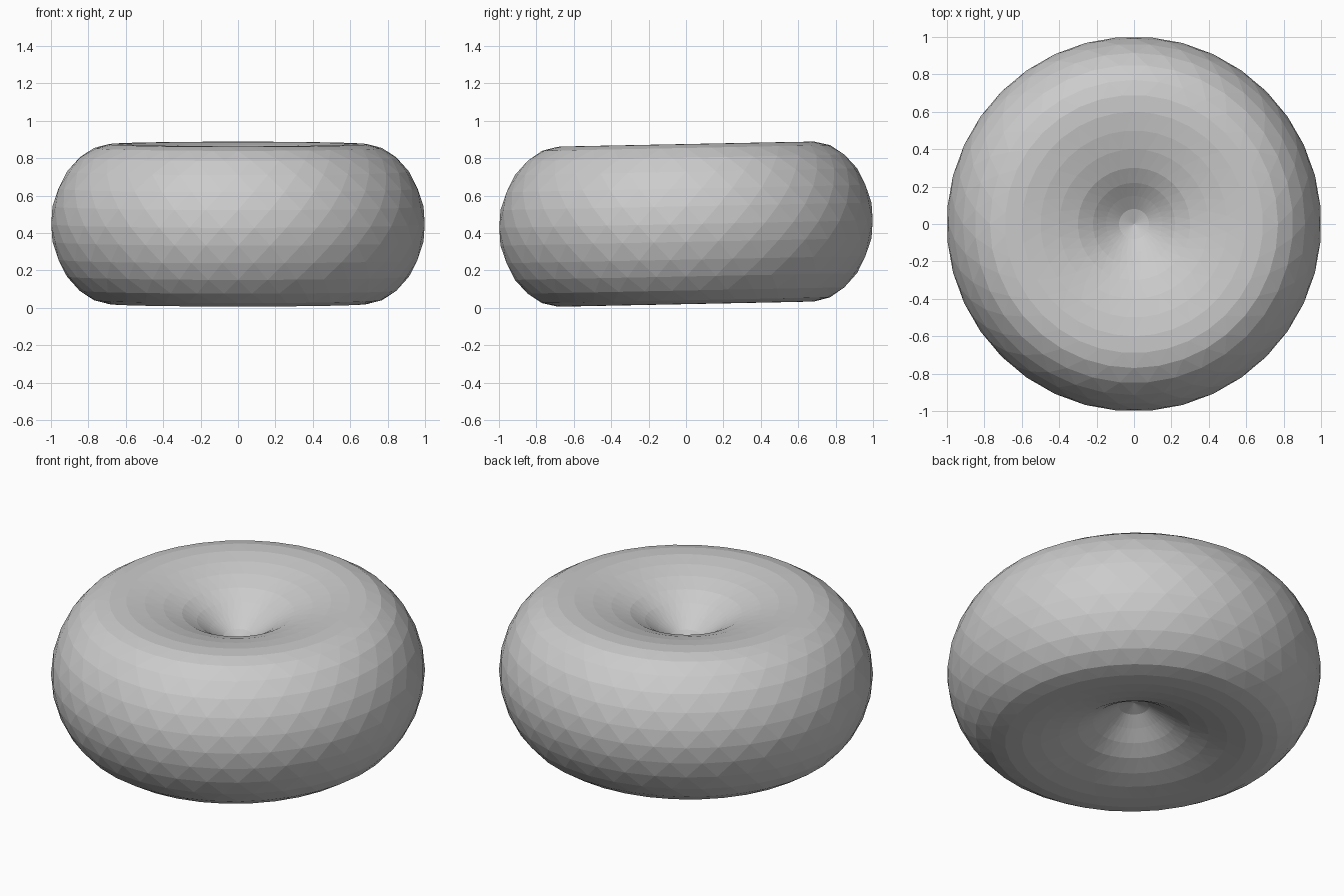
import bpy, bmesh, math

if "Cube" in bpy.data.objects:
    bpy.data.objects.remove(bpy.data.objects["Cube"])

SIDES = 36
MID = 0.448
TILT = 0.02

# Half profile: radius and height above the middle plane, dimple to rim to edge
half = [(0.08, 0.215), (0.15, 0.26), (0.22, 0.31), (0.3, 0.355), (0.4, 0.39),
        (0.5, 0.414), (0.6, 0.428), (0.69, 0.427), (0.77, 0.407), (0.85, 0.355),
        (0.915, 0.28), (0.963, 0.19), (0.992, 0.095)]
profile = half + [(1.002, 0)] + [(r, -z) for r, z in reversed(half)]
CENTRE = 0.19

# Light grey surface
grey = bpy.data.materials.new("light_grey")
grey.use_nodes = True
colour = (0.6, 0.6, 0.6, 1)
grey.diffuse_color = colour
grey.node_tree.nodes["Principled BSDF"].inputs["Base Color"].default_value = colour

bm = bmesh.new()


def add_point(x, y, z):
    return bm.verts.new((x, y, MID + z + TILT * y))


# Staggered rings give the diamond-like facets
rings = []
for row, (r, z) in enumerate(profile):
    ring = []
    for i in range(SIDES):
        a = math.tau * (i + 0.5 * (row % 2)) / SIDES
        ring.append(add_point(r * math.cos(a), r * math.sin(a), z))
    rings.append(ring)

for row in range(len(rings) - 1):
    a, b = rings[row], rings[row + 1]
    for i in range(SIDES):
        j = (i + 1) % SIDES
        if row % 2 == 0:
            bm.faces.new((a[i], b[i], a[j]))
            bm.faces.new((a[j], b[i], b[j]))
        else:
            bm.faces.new((a[i], b[i], b[j]))
            bm.faces.new((a[i], b[j], a[j]))

# Close the dimples at the centre
for ring, z in ((rings[0], CENTRE), (rings[-1], -CENTRE)):
    tip = add_point(0, 0, z)
    for i in range(SIDES):
        bm.faces.new((tip, ring[i], ring[(i + 1) % SIDES]))

bmesh.ops.recalc_face_normals(bm, faces=bm.faces)
mesh = bpy.data.meshes.new("dimpled_disc")
bm.to_mesh(mesh)
bm.free()
mesh.materials.append(grey)
disc = bpy.data.objects.new("dimpled_disc", mesh)
bpy.context.collection.objects.link(disc)
